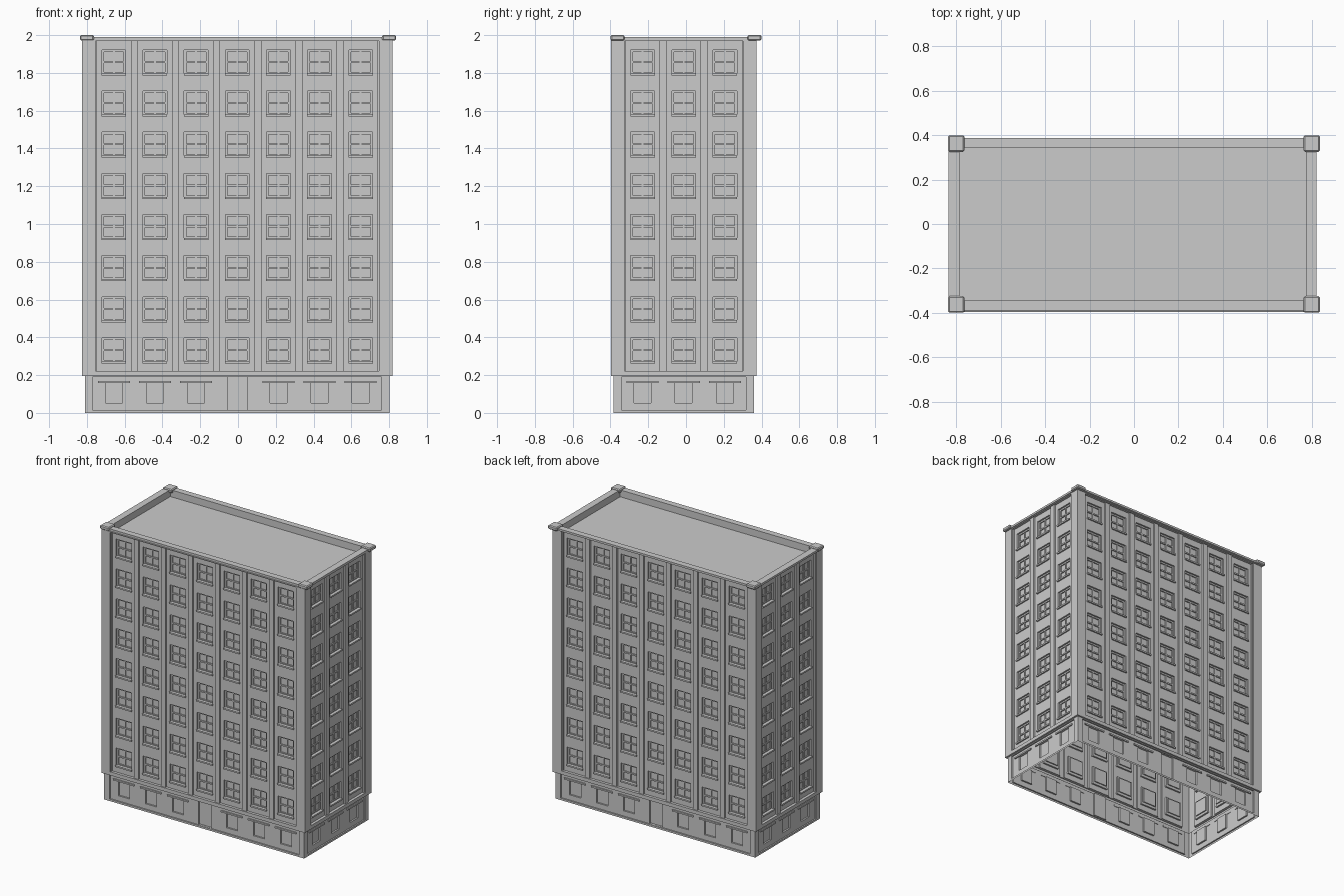
import bpy, bmesh, math
from mathutils import Matrix, Vector

if "Cube" in bpy.data.objects:
    bpy.data.objects.remove(bpy.data.objects["Cube"])

CX, CY = -0.004, -0.012          # the wall shell sits slightly off the cornice centre
PITCH, FLOORS = 0.2178, 8


def finish(bm, name, bevel=0):
    me = bpy.data.meshes.new(name)
    bmesh.ops.remove_doubles(bm, verts=bm.verts, dist=1e-5)
    bm.to_mesh(me)
    bm.free()
    ob = bpy.data.objects.new(name, me)
    bpy.context.collection.objects.link(ob)
    if bevel:
        m = ob.modifiers.new("edge_bevel", 'BEVEL')
        m.width, m.segments = bevel, 1
    return ob


def box(bm, x0, x1, y0, y1, z0, z1, mat=Matrix()):
    m = Matrix.Translation(((x0+x1)/2, (y0+y1)/2, (z0+z1)/2)) @ Matrix.Diagonal((x1-x0, y1-y0, z1-z0, 1))
    bmesh.ops.create_cube(bm, size=1, matrix=mat @ m)


def nest(bm, mat, rects, cap=True):
    """Nested rectangles (u0, u1, z0, z1, y) bridged into a stepped sheet."""
    loops = []
    for u0, u1, z0, z1, y in rects:
        loops.append([bm.verts.new(mat @ Vector((u, y, z)))
                      for u, z in ((u0, z0), (u1, z0), (u1, z1), (u0, z1))])
    for a, b in zip(loops, loops[1:]):
        for i in range(4):
            j = (i + 1) % 4
            bm.faces.new((a[i], a[j], b[j], b[i]))
    if cap:
        bm.faces.new(loops[-1])


def ring(bm, outer, inner):
    """Flat or sloped ring between two rectangles (cx, cy, half x, half y, z)."""
    a, b = [[bm.verts.new((cx + sx*hx, cy + sy*hy, z)) for sx, sy in ((-1, -1), (1, -1), (1, 1), (-1, 1))]
            for cx, cy, hx, hy, z in (outer, inner)]
    for i in range(4):
        j = (i + 1) % 4
        bm.faces.new((a[i], a[j], b[j], b[i]))


def shaft_side(name, mat, half, dist, cols):
    """Upper facade: corner piers, pilasters, recessed bays, windows and sills."""
    wall, win, sill = bmesh.new(), bmesh.new(), bmesh.new()
    area = (cols - 1)/2*PITCH + 0.096
    zb, zt = 0.222, 1.968
    yp, yb, yg = -dist + 0.008, -dist + 0.02, -dist + 0.040
    nest(wall, mat, [(-half, half, 0.196, 1.975, -dist), (-area, area, zb, zt, -dist),
                     (-area, area, zb, zt, yp)], cap=False)
    edge = -area
    for c in range(cols):
        u = (c - (cols - 1)/2)*PITCH
        b0, b1 = u - 0.09, u + 0.09
        nest(wall, mat, [(edge, b0, zb, zt, yp)])
        edge = b1
        # bay reveal
        nest(wall, mat, [(b0, b1, zb, zt, yp), (b0, b1, zb, zt, yb)], cap=False)
        for f in range(FLOORS):
            zc = 0.333 + f*PITCH
            c0 = zb if f == 0 else zc - PITCH/2
            c1 = zt if f == FLOORS - 1 else zc + PITCH/2
            w = (u - 0.063, u + 0.063, zc - 0.064, zc + 0.064)
            g = (u - 0.052, u + 0.052, zc - 0.053, zc + 0.053)
            nest(wall, mat, [(b0, b1, c0, c1, yb), (*w, yb), (*w, yg - 0.008)], cap=False)
            nest(win, mat, [(*w, yg - 0.008), (*g, yg - 0.008), (*g, yg)])
            # glazing bars
            box(win, u - 0.005, u + 0.005, yg - 0.006, yg, g[2], g[3], mat)
            box(win, g[0], g[1], yg - 0.008, yg, zc - 0.005, zc + 0.005, mat)
            box(sill, u - 0.065, u + 0.065, yb - 0.010, yg - 0.008, zc - 0.071, zc - 0.060, mat)
    nest(wall, mat, [(edge, area, zb, zt, yp)])
    finish(wall, name + "_upper_wall")
    finish(win, name + "_windows")
    finish(sill, name + "_window_sills")


def base_side(name, mat, half, dist, cols, door):
    """Ground floor: corner piers, recessed panel, small windows with lintels."""
    wall, lint = bmesh.new(), bmesh.new()
    a = half - 0.042
    y = -dist + 0.01
    zb, zt = 0.014, 0.19
    nest(wall, mat, [(-half, half, 0, 0.198, -dist), (-a, a, zb, zt, -dist), (-a, a, zb, zt, y)], cap=False)
    for c in range(cols):
        u = (c - (cols - 1)/2)*PITCH
        e0 = -a if c == 0 else u - PITCH/2
        e1 = a if c == cols - 1 else u + PITCH/2
        if door and c == cols//2:
            r = (u - 0.052, u + 0.052, zb + 0.001, zt - 0.001)
        else:
            r = (u - 0.045, u + 0.045, 0.052, 0.16)
            box(lint, u - 0.085, u + 0.085, y - 0.009, y + 0.004, 0.158, 0.169, mat)
        nest(wall, mat, [(e0, e1, zb, zt, y), (*r, y), (*r, y + 0.012)])
    finish(wall, name + "_base_wall")
    finish(lint, name + "_base_lintels")


# four facades, each built facing -y and turned into place
for k, name in enumerate(("front", "right", "back", "left")):
    mat = Matrix.Translation((CX, CY, 0)) @ Matrix.Rotation(k*math.pi/2, 4, 'Z')
    long_side = k % 2 == 0
    cols = 7 if long_side else 3
    sx, sy = (0.821, 0.385) if long_side else (0.385, 0.821)
    shaft_side(name, mat, sx, sy, cols)
    bx, by = (0.807, 0.372) if long_side else (0.372, 0.807)
    base_side(name, mat, bx, by, cols, long_side)

# underside of the overhang between shaft and base
bm = bmesh.new()
ring(bm, (CX, CY, 0.807, 0.372, 0.196), (CX, CY, 0.821, 0.385, 0.196))
finish(bm, "overhang_soffit")

# parapet coping, from wall top out, up, across and down to the roof
bm = bmesh.new()
px, py = -0.006, -0.002
steps = [(CX, CY, 0.821, 0.385, 1.973), (px, py, 0.828, 0.388, 1.975), (px, py, 0.828, 0.388, 1.99),
         (px, py, 0.779, 0.343, 1.99), (px, py, 0.779, 0.343, 1.94)]
for s, t in zip(steps, steps[1:]):
    ring(bm, s, t)
finish(bm, "parapet")

# flat roof
bm = bmesh.new()
bmesh.ops.create_grid(bm, x_segments=1, y_segments=1, size=1,
                      matrix=Matrix.Translation((px, py, 1.94)) @ Matrix.Diagonal((0.779, 0.343, 1, 1)))
finish(bm, "roof")

# corner cap blocks
bm = bmesh.new()
for x in (-0.8, 0.8):
    for y in (-0.362, 0.362):
        box(bm, x - 0.037, x + 0.037, y - 0.037, y + 0.037, 1.972, 2.0)
finish(bm, "corner_caps", bevel=0.006)
